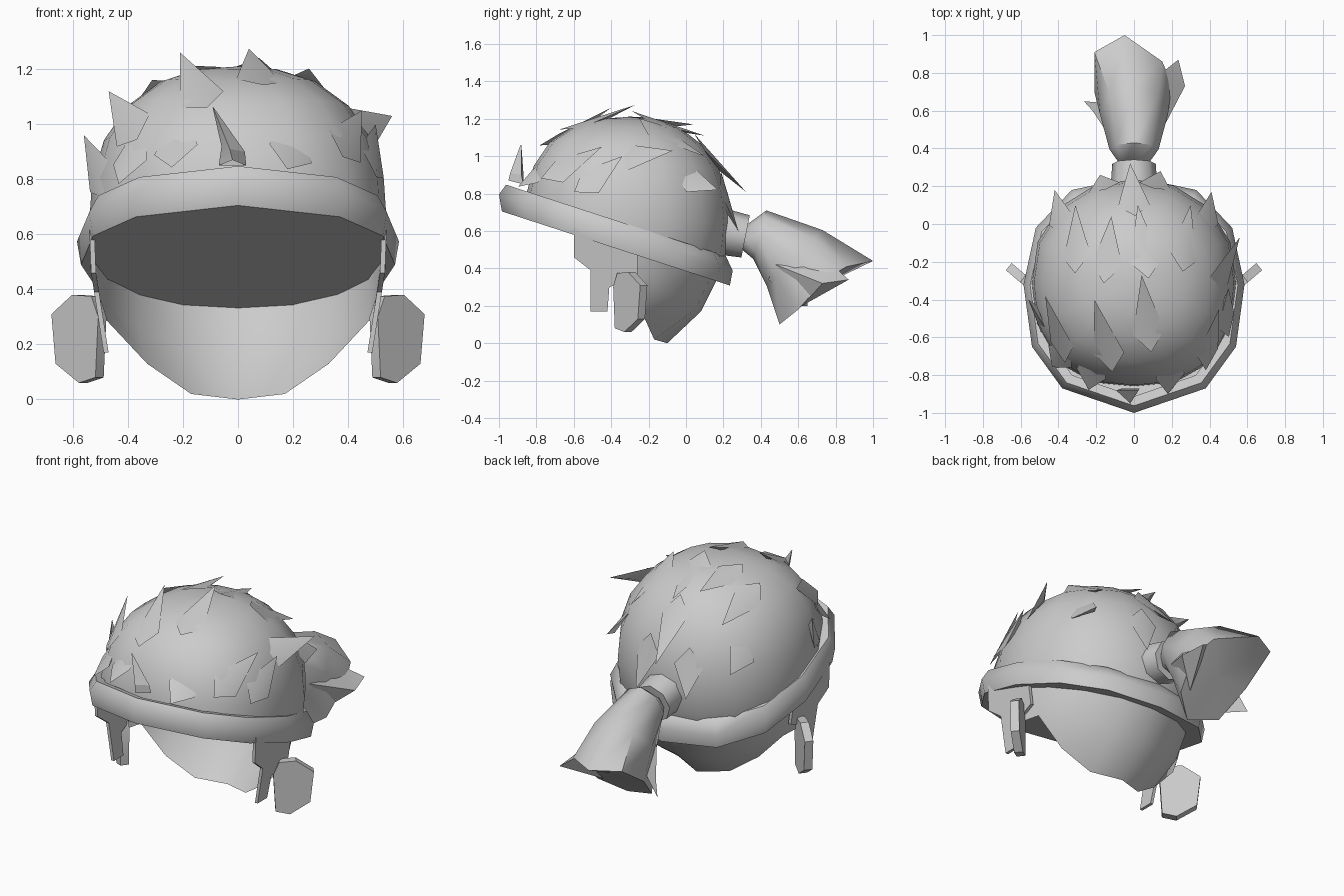
import bpy, bmesh, math
from mathutils import Vector, Matrix

if "Cube" in bpy.data.objects:
    bpy.data.objects.remove(bpy.data.objects["Cube"])


def finish(name, bm, angle=30):
    bmesh.ops.recalc_face_normals(bm, faces=bm.faces)
    me = bpy.data.meshes.new(name)
    bm.to_mesh(me)
    bm.free()
    me.shade_smooth()
    me.set_sharp_from_angle(angle=math.radians(angle))
    ob = bpy.data.objects.new(name, me)
    bpy.context.collection.objects.link(ob)
    return ob


def loft(bm, rows, closed_rows=False, wrap=True):
    """Skin a list of point rows; wrap closes each row."""
    vs = [[bm.verts.new(p) for p in r] for r in rows]
    n = len(vs[0])
    pairs = list(zip(vs, vs[1:])) + ([(vs[-1], vs[0])] if closed_rows else [])
    for a, b in pairs:
        for i in range(n if wrap else n - 1):
            j = (i + 1) % n
            bm.faces.new((a[i], a[j], b[j], b[i]))
    return vs


def prism(bm, pts, off):
    """Extrude a polygon by an offset vector."""
    off = Vector(off)
    a, b = loft(bm, [[Vector(p) for p in pts], [Vector(p) + off for p in pts]])
    bm.faces.new(a)
    bm.faces.new(b)


def mirrored(right):
    return [(-x, y, z) for x, y, z in reversed(right[1:])] + right


def band_z(y):
    return 0.385 - 0.325 * y


C = Vector((0, -0.31, 0.65))
R = Vector((0.54, 0.55, 0.56))


def on_dome(d):
    """Point on the slightly boxy dome along a unit-space direction."""
    d = Vector(d).normalized()
    p = 2.35 - 0.25 * d.y
    k = sum(abs(c) ** p for c in d) ** (-1 / p)
    return C + Vector((d.x * R.x, d.y * R.y, d.z * R.z)) * k


# Hair dome: rounded shell cut along the tilted band plane
bm = bmesh.new()
bmesh.ops.create_uvsphere(bm, u_segments=16, v_segments=12, radius=1)
for v in bm.verts:
    v.co = on_dome(v.co)
bmesh.ops.bisect_plane(bm, geom=bm.verts[:] + bm.edges[:] + bm.faces[:],
                       plane_co=(0, 0, 0.4), plane_no=(0, 0.325, 1), clear_inner=True)
finish("hair_dome", bm, 40)

# Headband: tilted twelve-sided ring with a five-point section, closed below
half = [(0, -1), (.38, -.87), (.54, -.65), (.585, -.32), (.52, -.02), (.33, .18), (0, .25)]
plan = half + [(-x, y) for x, y in reversed(half[1:-1])]
section = [(.975, 0), (1, .085), (.94, .15), (.86, .15), (.86, 0)]
bm = bmesh.new()
rows = []
for s, dz in section:
    row = []
    for x, y in plan:
        yy = -0.375 + (y + 0.375) * s
        row.append((x * s, yy, band_z(yy) + dz))
    rows.append(row)
vs = loft(bm, rows, closed_rows=True)
bm.faces.new(vs[-1])
finish("headband", bm, 50)

# Nape: open shell hanging below the back of the band
top = [(0, .17, .35), (.2, .14, .37), (.36, .03, .41), (.47, -.14, .47), (.52, -.33, .54)]
mid = [(0, .08, .17), (.19, .05, .18), (.36, -.07, .25), (.48, -.2, .36), (.515, -.36, .42)]
low = [(0, -.1, 0), (.17, -.17, .02), (.33, -.22, .13), (.48, -.24, .29), (.5, -.38, .3)]
bm = bmesh.new()
loft(bm, [mirrored(r) for r in (top, mid, low)], wrap=False)
finish("nape_hair", bm, 50)

# Sideburns (leaning inward below) and ear tabs, one per side
burn = [(-.6, .62), (-.6, .46), (-.51, .39), (-.51, .17), (-.42, .17),
        (-.41, .3), (-.26, .36), (-.26, .52)]
tab = [(.505, .08), (.565, .06), (.65, .13), (.665, .31), (.59, .38), (.52, .375), (.495, .3)]
for side, label in ((1, "right"), (-1, "left")):
    bm = bmesh.new()
    prism(bm, [(side * (.485 + .055 * min(1, max(0, z - .15) / .35)), y, z) for y, z in burn],
          (-side * .018, 0, 0))
    finish("sideburn_" + label, bm)
    bm = bmesh.new()
    prism(bm, [(side * (x + .013), -.385 + (x - .5) * .85, z) for x, z in tab],
          (-side * .03, .038, 0))
    finish("ear_tab_" + label, bm)

# Ponytail tie: short eight-sided collar
bm = bmesh.new()
bmesh.ops.create_cone(bm, cap_ends=True, segments=8, radius1=.125, radius2=.115, depth=.14)
aim = Vector((0, 1, -.2)).to_track_quat('Z', 'Y').to_matrix().to_4x4()
bmesh.ops.transform(bm, verts=bm.verts, matrix=Matrix.Translation((0, .25, .585)) @ aim)
finish("hair_tie", bm, 50)


# Ponytail: flared eight-sided loft ending in ragged points
def ring(t, b, hw):
    """Oval ring between a top and a bottom (y, z) point."""
    out = []
    for i in range(8):
        a = i * math.pi / 4
        k = (1 - math.cos(a)) / 2
        out.append((hw * math.sin(a), t[0] + (b[0] - t[0]) * k, t[1] + (b[1] - t[1]) * k))
    return out


end = [(-.05, 1, .44), (.15, .86, .41), (.2, .74, .34), (.17, .6, .18),
       (.04, .5, .1), (-.15, .54, .15), (-.21, .7, .3), (-.21, .91, .44)]
bm = bmesh.new()
vs = loft(bm, [ring((.32, .63), (.3, .5), .07), ring((.43, .71), (.36, .45), .13),
               ring((.73, .605), (.43, .31), .18), end])
bm.faces.new(vs[0])
hub = bm.verts.new((0, .71, .3))
for i in range(8):
    bm.faces.new((vs[-1][i], vs[-1][(i + 1) % 8], hub))
finish("ponytail", bm, 50)

# Side locks splitting off the ponytail
locks = [("right", [(.08, .5, .52), (.14, .48, .42), (.08, .44, .34)],
          [(.12, .78, .42), (.27, .73, .32), (.12, .62, .2)], (.235, .87, .34)),
         ("left", [(-.1, .48, .46), (-.14, .48, .42), (-.08, .42, .34)],
          [(-.15, .64, .36), (-.22, .6, .27), (-.12, .5, .2)], (-.265, .65, .2))]
for label, root, wide, tip in locks:
    bm = bmesh.new()
    vs = loft(bm, [root, wide])
    t = bm.verts.new(tip)
    for i in range(3):
        bm.faces.new((vs[1][i], vs[1][(i + 1) % 3], t))
    finish("ponytail_lock_" + label, bm)

# Hair spikes: broad wedges rooted in the dome, given as base and tip
spikes = [
    (-.12, -.65, 1.05, -.21, -.4, 1.26), (.07, -.55, 1.11, .04, -.27, 1.275),
    (-.36, -.62, .96, -.47, -.38, 1.12), (.18, -.78, .88, .25, -.57, 1.11),
    (.36, -.65, .9, .45, -.45, 1.05), (.46, -.5, .85, .5, -.34, 1.0),
    (.42, -.3, .97, .56, -.07, 1.03), (-.22, -.78, .9, -.21, -.6, 1.12),
    (-.37, -.68, .85, -.34, -.62, 1.04), (-.48, -.5, .8, -.56, -.4, .96),
    (-.14, -.22, 1.17, -.12, .04, 1.17), (.06, -.2, 1.18, .02, .1, 1.11),
    (.24, -.18, 1.1, .3, .1, 1.0), (0, .06, 1.0, -.02, .32, .81),
    (.36, 0, .85, .41, .17, .82), (-.36, 0, .85, -.42, .18, .8),
    (-.28, -.18, 1.08, -.31, .1, 1.04), (.1, .15, .8, .14, .28, .6),
    (-.14, .14, .78, -.18, .26, .62)]
bm = bmesh.new()
for s in spikes:
    tip = Vector(s[3:])
    n = Vector([(s[i] - C[i]) / R[i] for i in range(3)]).normalized()
    base = on_dome(n)
    d = (tip - base).normalized()
    w = d.cross(n).normalized() * .085
    pts = [base - w - n * .01, base + w - n * .01, base + n * .01 - d * .1,
           base + d * .12 - n * .03]
    a, b, c, e = [bm.verts.new(p) for p in pts]
    t = bm.verts.new(tip)
    for f in ((a, c, t), (c, b, t), (b, e, t), (e, a, t), (a, e, c), (c, e, b)):
        bm.faces.new(f)
finish("hair_spikes", bm, 40)

# Front tuft standing behind the band
bm = bmesh.new()
loft(bm, [[(-.07, -.87, .85), (-.02, -.95, .87), (.03, -.87, .85)],
          [(-.06, -.87, .92), (-.03, -.94, .91), (.025, -.88, .9)],
          [(-.092, -.88, 1.06), (-.09, -.885, 1.06), (-.088, -.88, 1.06)]])
finish("front_tuft", bm, 20)
